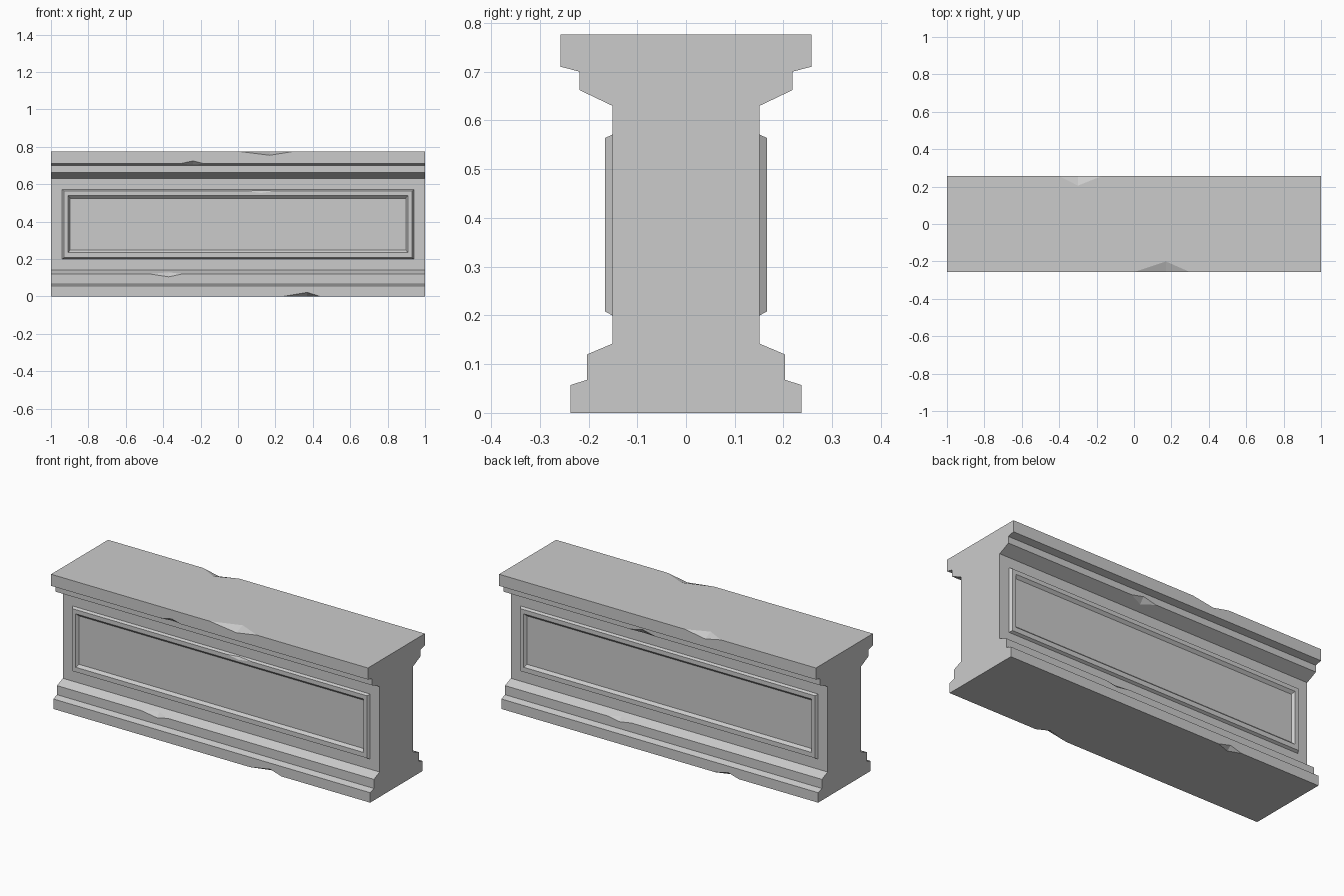
import bpy, bmesh
from mathutils import Vector

if "Cube" in bpy.data.objects:
    bpy.data.objects.remove(bpy.data.objects["Cube"], do_unlink=True)

stone = bpy.data.materials.new("grey stone")
stone.use_nodes = True
GREY = (0.6, 0.6, 0.6, 1)
stone.diffuse_color = GREY
stone.node_tree.nodes["Principled BSDF"].inputs["Base Color"].default_value = GREY


def finish(bm, name):
    bmesh.ops.recalc_face_normals(bm, faces=bm.faces)
    mesh = bpy.data.meshes.new(name)
    bm.to_mesh(mesh)
    bm.free()
    mesh.materials.append(stone)
    obj = bpy.data.objects.new(name, mesh)
    bpy.context.collection.objects.link(obj)
    return obj


# Moulded body: half profile mirrored in y, extruded along x
HALF = [(0.237, 0), (0.237, 0.057), (0.203, 0.068), (0.203, 0.12), (0.151, 0.142),
        (0.151, 0.63), (0.218, 0.662), (0.218, 0.70), (0.257, 0.71), (0.257, 0.776)]


def moulded_body():
    bm = bmesh.new()
    outline = HALF + [(-y, z) for y, z in reversed(HALF)]
    face = bm.faces.new([bm.verts.new((-1, y, z)) for y, z in outline])
    ext = bmesh.ops.extrude_face_region(bm, geom=[face])
    verts = [v for v in ext["geom"] if isinstance(v, bmesh.types.BMVert)]
    bmesh.ops.translate(bm, verts=verts, vec=(2, 0, 0))
    return finish(bm, "moulded_body")


# Panel frame: rectangular loops bridged into a bevelled ring
def panel_frame(name, side):
    bm = bmesh.new()
    loops = []
    for x, low, high, y in [(0.94, 0.2, 0.571, 0.145), (0.94, 0.2, 0.571, 0.151),
                            (0.93, 0.208, 0.564, 0.166), (0.908, 0.235, 0.54, 0.166),
                            (0.897, 0.249, 0.525, 0.151), (0.897, 0.249, 0.525, 0.145)]:
        corners = [(-x, low), (x, low), (x, high), (-x, high)]
        loops.append([bm.verts.new((cx, side * y, cz)) for cx, cz in corners])
    for a, b in zip(loops, loops[1:] + loops[:1]):
        for i in range(4):
            j = (i + 1) % 4
            bm.faces.new((a[i], a[j], b[j], b[i]))
    return finish(bm, name)


# Chipped edge: a tetrahedral notch along x, grown about its inner ridge
def chip(target, x0, x1, peak, edge, upper, lower):
    a, b = Vector((x0, *edge)), Vector((x1, *edge))
    p, q = Vector((peak, *upper)), Vector((peak, *lower))
    mid = (p + q) / 2
    bm = bmesh.new()
    vs = [bm.verts.new(mid + (v - mid) * 1.4) for v in (a, b, p, q)]
    for i in range(4):
        bm.faces.new(vs[:i] + vs[i + 1:])
    cutter = finish(bm, "chip_cutter")
    cutter.hide_render = True
    cutter.hide_viewport = True
    cutter.display_type = "WIRE"
    mod = target.modifiers.new("chip", "BOOLEAN")
    mod.operation = "DIFFERENCE"
    mod.solver = "EXACT"
    mod.object = cutter


body = moulded_body()
front_frame = panel_frame("front_panel_frame", -1)
back_frame = panel_frame("back_panel_frame", 1)

# Chips on the front
chip(body, 0.0, 0.3, 0.17, (-0.257, 0.776), (-0.2, 0.776), (-0.257, 0.755))
chip(body, -0.31, -0.18, -0.24, (-0.257, 0.71), (-0.257, 0.725), (-0.235, 0.7044))
chip(body, -0.47, -0.3, -0.37, (-0.203, 0.12), (-0.18, 0.1297), (-0.203, 0.105))
chip(body, 0.24, 0.44, 0.37, (-0.237, 0), (-0.237, 0.022), (-0.2, 0))
chip(front_frame, 0.05, 0.2, 0.12, (-0.166, 0.564), (-0.158, 0.5677), (-0.166, 0.553))

# Chips on the back
chip(body, -0.4, -0.17, -0.3, (0.257, 0.776), (0.205, 0.776), (0.257, 0.755))
chip(body, 0.04, 0.2, 0.12, (0.218, 0.662), (0.218, 0.68), (0.19, 0.6486))
chip(body, 0.2, 0.35, 0.28, (0.203, 0.12), (0.18, 0.1297), (0.203, 0.107))
chip(body, -0.5, -0.35, -0.43, (0.237, 0), (0.237, 0.02), (0.21, 0))
